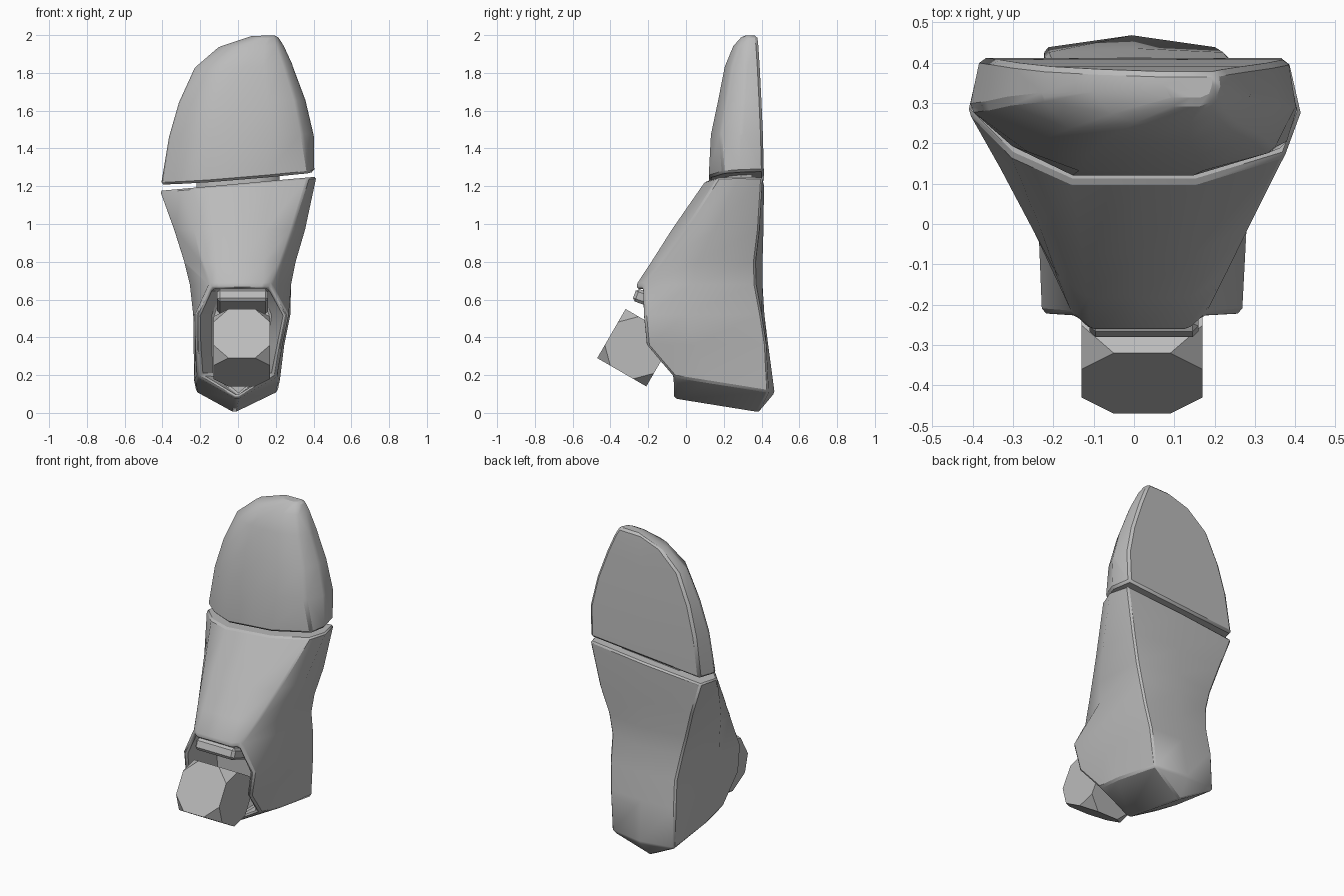
import bpy, bmesh, math
from mathutils import Matrix

if "Cube" in bpy.data.objects:
    bpy.data.objects.remove(bpy.data.objects["Cube"])

grey = bpy.data.materials.new("plain grey")
grey.use_nodes = True
grey.diffuse_color = (0.5, 0.5, 0.5, 1)
grey.node_tree.nodes["Principled BSDF"].inputs["Base Color"].default_value = (0.5, 0.5, 0.5, 1)


def finish(bm, name, bevel=0.0, smooth=True):
    bmesh.ops.recalc_face_normals(bm, faces=bm.faces[:])
    mesh = bpy.data.meshes.new(name)
    bm.to_mesh(mesh)
    bm.free()
    mesh.materials.append(grey)
    ob = bpy.data.objects.new(name, mesh)
    bpy.context.collection.objects.link(ob)
    if bevel:
        mod = ob.modifiers.new("soft_edges", "BEVEL")
        mod.width = bevel
        mod.segments = 1
        mod.limit_method = "ANGLE"
        mod.angle_limit = math.radians(35)
    if smooth:
        bpy.ops.object.select_all(action="DESELECT")
        ob.select_set(True)
        bpy.context.view_layer.objects.active = ob
        bpy.ops.object.shade_smooth_by_angle(angle=math.radians(48))
    return ob


def ring(bm, z, cx, front, diag, side, back, bulge=0.0, tilt=0.0, slope=0.0, vee=0.0, skew=0.0):
    """Ten-sided cross-section; each pair is half-width and depth, skew shifts the diagonals."""
    half = [front, diag, side, back]
    pts = [(0, front[1])] + half + [(0, back[1] + bulge)] + [(-x, y) for x, y in reversed(half)]
    for i in (2, 8):
        pts[i] = (pts[i][0] + skew, pts[i][1])
    verts = []
    for x, y in pts:
        drop = vee * max(0, 1 - abs(x) / 0.21) if y < 0 else 0
        verts.append(bm.verts.new((x + cx, y, z + tilt * x - slope * (y - front[1]) - drop)))
    return verts


def loft(bm, rings):
    rows = []
    for a, b in zip(rings, rings[1:]):
        n = len(a)
        rows.append([bm.faces.new((a[i], a[(i + 1) % n], b[(i + 1) % n], b[i])) for i in range(n)])
    return rows


# Foot body, from the V-shaped heel up to the flared front rim
bm = bmesh.new()
sole = ring(bm, 0.19, -0.006, (0.12, -0.055), (0.21, -0.06), (0.226, 0.12), (0.216, 0.437), 0.032, slope=0.16, vee=0.12)
rings = [
    sole,
    ring(bm, 0.36, 0.005, (0.13, -0.21), (0.23, -0.205), (0.24, 0.05), (0.226, 0.425), 0.01),
    ring(bm, 0.52, 0.02, (0.14, -0.225), (0.248, -0.22), (0.257, 0), (0.23, 0.4), 0.015),
    ring(bm, 0.68, 0.013, (0.12, -0.262), (0.165, -0.225), (0.268, 0.03), (0.245, 0.37), 0.035),
    ring(bm, 0.8, 0.01, (0.125, -0.183), (0.21, -0.125), (0.295, 0.06), (0.272, 0.367), 0.038, skew=0.008),
    ring(bm, 0.97, 0.008, (0.135, -0.075), (0.26, -0.005), (0.347, 0.15), (0.322, 0.388), 0.022, skew=0.018),
    ring(bm, 1.213, 0, (0.155, 0.103), (0.34, 0.17), (0.415, 0.28), (0.385, 0.405), 0.008, tilt=0.09, skew=0.035),
]
rows = loft(bm, rings)
bm.faces.new(rings[-1])
heel = bm.verts.new((-0.02, 0.38, 0))
for f, d, s, b in (sole[1:5], sole[9:5:-1]):
    bm.faces.new((sole[0], f, d, s))
    bm.faces.new((sole[0], s, b, heel))
    bm.faces.new((heel, b, sole[5]))
bmesh.ops.recalc_face_normals(bm, faces=bm.faces[:])

# Ankle socket sunk into the lower front, narrowing inward
mouth = [row[i] for row in rows[:3] for i in (8, 9, 0, 1)]
bmesh.ops.inset_region(bm, faces=mouth, thickness=0.025, use_even_offset=True)
pushed = bmesh.ops.extrude_face_region(bm, geom=mouth)["geom"]
bmesh.ops.delete(bm, geom=mouth, context="FACES")
for v in pushed:
    if isinstance(v, bmesh.types.BMVert):
        v.co.y = 0
        v.co.x = 0.02 + (v.co.x - 0.02) * 0.7
finish(bm, "foot_body", 0.01)

# Toe cap, leaning to one side at the tip
bm = bmesh.new()
rings = [ring(bm, 1.233, -0.003, (0.15, 0.12), (0.34, 0.193), (0.407, 0.285), (0.38, 0.412),
              tilt=0.083, slope=-0.05, skew=0.04)]
for z, cx, w, yf, yb in (
    (1.47, 0.017, 0.384, 0.132, 0.407),
    (1.65, 0.022, 0.337, 0.17, 0.399),
    (1.83, 0.03, 0.262, 0.205, 0.39),
    (1.94, 0.07, 0.172, 0.25, 0.383),
    (1.997, 0.14, 0.067, 0.3, 0.377),
):
    d = yb - yf
    rings.append(ring(bm, z, cx, (w * 0.4, yf), (w * 0.79, yf + d * 0.17),
                      (w, yf + d * 0.58), (w * 0.95, yb), tilt=0.02, skew=w * 0.06))
loft(bm, rings)
bm.faces.new(rings[0])
bm.faces.new(rings[-1])
finish(bm, "toe_cap", 0.015)

# Thin core joining the toe cap to the body
bm = bmesh.new()
loops = [ring(bm, z, 0, (0.1, 0.2), (0.18, 0.23), (0.22, 0.29), (0.2, 0.35), tilt=0.085) for z in (1.18, 1.27)]
loft(bm, loops)
for loop in loops:
    bm.faces.new(loop)
finish(bm, "toe_hinge")

# Ankle block: a cube with its corners cut off
bm = bmesh.new()
bmesh.ops.create_cube(bm, size=0.3)
bmesh.ops.bevel(bm, geom=bm.verts[:], offset=0.08, segments=1, affect="VERTICES")
place = Matrix.Translation((0.02, -0.265, 0.345)) @ Matrix.Rotation(math.radians(-30), 4, "X")
bmesh.ops.transform(bm, matrix=place, verts=bm.verts[:])
finish(bm, "ankle_block", smooth=False)

# Small stop above the ankle block
bm = bmesh.new()
bmesh.ops.create_cube(bm, size=1)
place = (Matrix.Translation((0.025, -0.17, 0.59)) @ Matrix.Rotation(math.radians(-20), 4, "X")
         @ Matrix.Diagonal((0.27, 0.22, 0.07, 1)))
bmesh.ops.transform(bm, matrix=place, verts=bm.verts[:])
finish(bm, "ankle_stop", 0.015, smooth=False)
